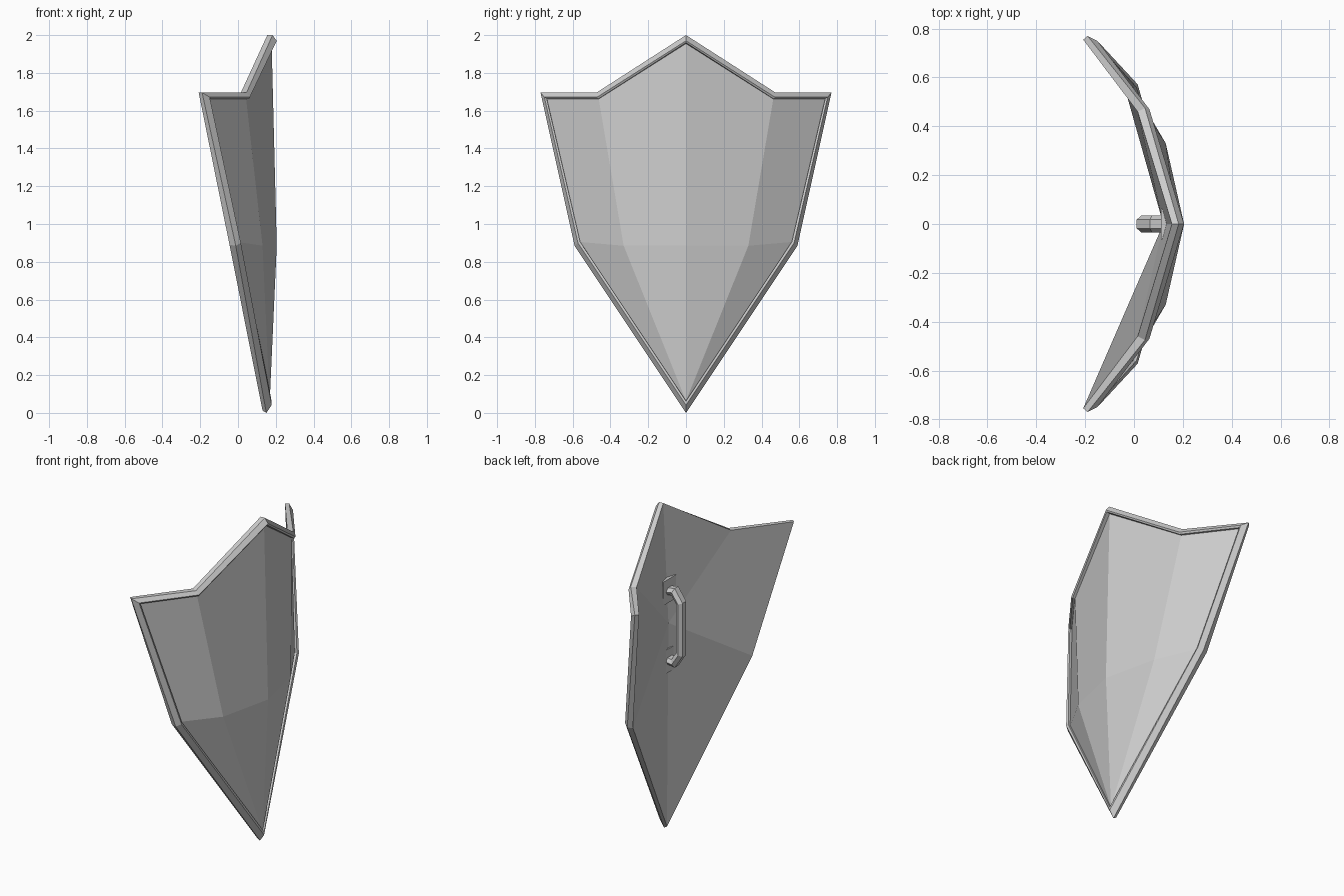
import bpy, bmesh
from mathutils import Vector

if "Cube" in bpy.data.objects:
    bpy.data.objects.remove(bpy.data.objects["Cube"])


def make_object(name, verts, faces, facing=0):
    """Mesh with welded points; facing = sign of x for open sheets, 0 for solids."""
    bm = bmesh.new()
    vs = [bm.verts.new(v) for v in verts]
    for f in faces:
        bm.faces.new([vs[i] for i in f])
    bmesh.ops.remove_doubles(bm, verts=bm.verts, dist=0.0005)
    bmesh.ops.recalc_face_normals(bm, faces=bm.faces)
    if facing:
        for f in bm.faces:
            f.normal_update()
            if f.normal.x * facing < 0:
                f.normal_flip()
    me = bpy.data.meshes.new(name)
    bm.to_mesh(me)
    bm.free()
    ob = bpy.data.objects.new(name, me)
    bpy.context.collection.objects.link(ob)
    return ob


def flip(p):
    return (p[0], -p[1], p[2])


def both_sides(verts, faces):
    n = len(verts)
    return (verts + [flip(v) for v in verts],
            faces + [tuple(i + n for i in reversed(f)) for f in faces])


# Half outlines: apex, notch, corner, waist, tip
back = [(.155, 0, 2), (.015, .46, 1.695), (-.208, .755, 1.695), (-.045, .582, .89), (.13, 0, .012)]
outer = [(.183, 0, 2), (.045, .475, 1.695), (-.19, .77, 1.695), (-.012, .59, .885), (.15, 0, 0)]
crest = [(.205, 0, 1.97), (.063, .47, 1.672), (-.15, .75, 1.672), (.015, .572, .9), (.178, 0, .042)]
lip = [(.2, 0, 1.96), (.058, .464, 1.662), (-.15, .737, 1.662), (.01, .56, .905), (.178, 0, .062)]
inner = [(.178, 0, 1.955), (.043, .462, 1.662), (-.165, .736, 1.662), (-.004, .56, .905), (.168, 0, .064)]


def full_ring(half):
    return half + [flip(p) for p in reversed(half[1:-1])]


# Raised rim running round the whole outline
rings = [full_ring(r) for r in (back, outer, crest, lip, inner)]
n, m = len(rings[0]), len(rings)
rim_verts = [v for r in rings for v in r]
rim_faces = [(j * n + i, j * n + (i + 1) % n, (j + 1) % m * n + (i + 1) % n, (j + 1) % m * n + i)
             for j in range(m) for i in range(n)]
make_object("rim", rim_verts, rim_faces)

# Faceted front plate, domed over the waist
front_verts = inner + [(.205, 0, .885), (.13, .33, .885)]
front_faces = [(0, 1, 6, 5), (1, 2, 3, 6), (5, 6, 4), (6, 3, 4)]
make_object("front_plate", *both_sides(front_verts, front_faces), facing=1)

# Hollow back, folded towards one centre point
back_verts = back + [(.12, 0, 1.27)]
back_faces = [(0, 1, 5), (1, 2, 3, 5), (3, 4, 5)]
make_object("back_plate", *both_sides(back_verts, back_faces), facing=-1)

# Mounting plates
for name, z in (("upper_mount", 1.475), ("lower_mount", 1.045)):
    bpy.ops.mesh.primitive_cube_add(size=1, location=(.126, 0, z))
    ob = bpy.context.object
    ob.name = name
    ob.scale = (.03, .125, .145)

# Grip: six-sided section swept along a bent path in the xz plane
path = [(.135, 1.47), (.075, 1.48), (.033, 1.42), (.033, 1.105), (.075, 1.04), (.135, 1.05)]
pts = [Vector((x, 0, z)) for x, z in path]
section = [(-.022, .018), (-.002, .035), (.02, .022), (.02, -.022), (-.002, -.035), (-.022, -.018)]
verts, faces = [], []
for i, p in enumerate(pts):
    a = (p - pts[max(i - 1, 0)]).normalized()
    b = (pts[min(i + 1, len(pts) - 1)] - p).normalized()
    t = (a + b).normalized()
    inward = Vector((-t.z, 0, t.x))
    width = 1 / max((t.dot(b) if b.length else 1), .7)
    verts += [p + inward * u * width + Vector((0, v, 0)) for u, v in section]
k = len(section)
for i in range(len(pts) - 1):
    faces += [(i * k + s, i * k + (s + 1) % k, (i + 1) * k + (s + 1) % k, (i + 1) * k + s)
              for s in range(k)]
faces += [tuple(range(k)), tuple(range((len(pts) - 1) * k, len(pts) * k))]
make_object("grip", verts, faces)
